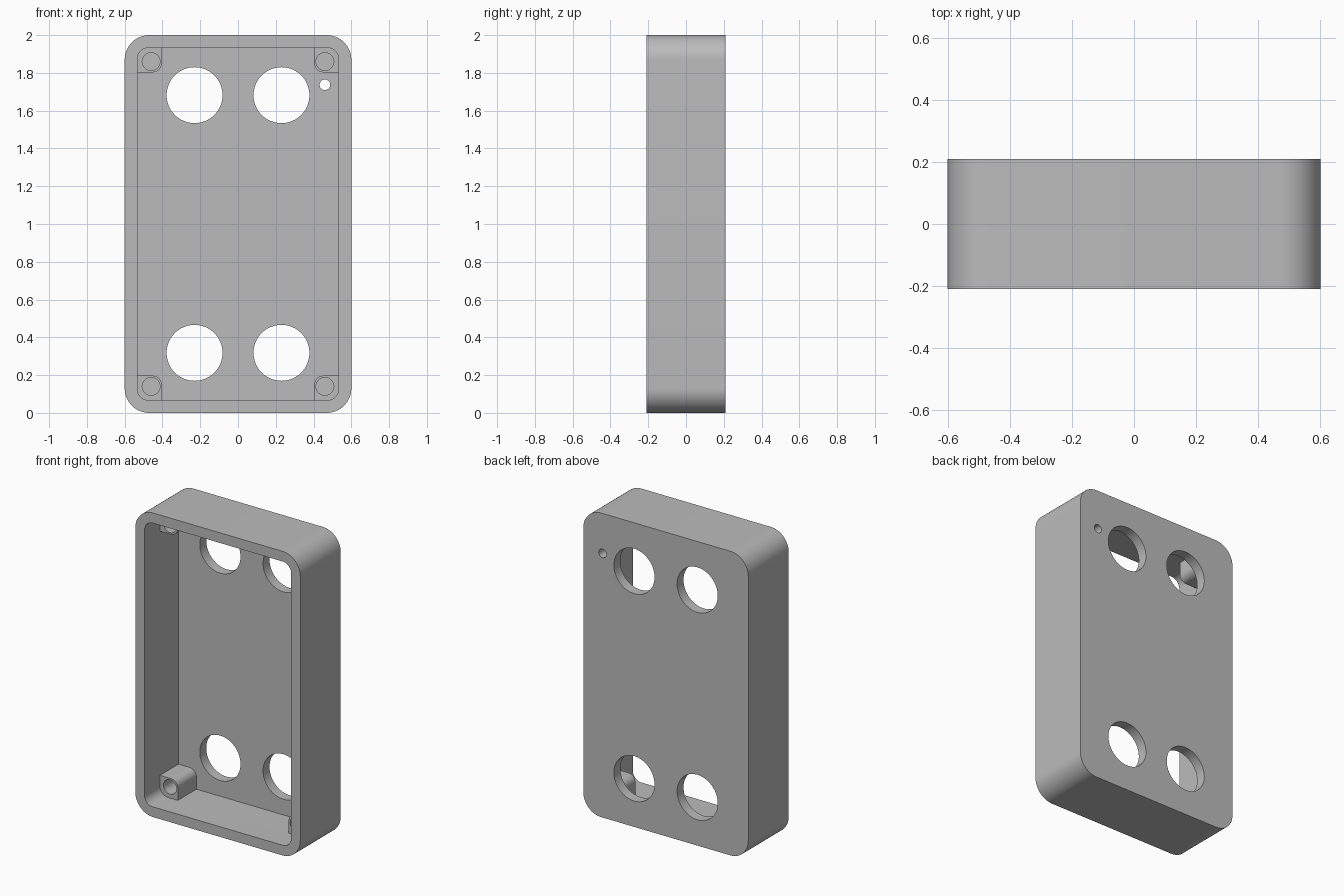
import bpy
import bmesh
from math import sin, cos, pi, radians

cube = bpy.data.objects.get("Cube")
if cube:
    bpy.data.objects.remove(cube, do_unlink=True)

# Main dimensions
WIDTH, DEPTH, HEIGHT = 1.2, 0.42, 2.0
WALL = 0.067
FRONT, BACK = -DEPTH / 2, DEPTH / 2
FLOOR = BACK - WALL            # inner face of the back plate
MID = HEIGHT / 2
IN_X, IN_Z = WIDTH / 2 - WALL, MID - WALL

grey = bpy.data.materials.new("grey plastic")
grey.use_nodes = True
grey.diffuse_color = (0.5, 0.5, 0.5, 1)
grey.node_tree.nodes["Principled BSDF"].inputs["Base Color"].default_value = (0.5, 0.5, 0.5, 1)


def prism(name, outline, y0, y1):
    """Extrude an (x, z) outline from y0 to y1."""
    bm = bmesh.new()
    face = bm.faces.new([bm.verts.new((x, y0, z)) for x, z in outline])
    ext = bmesh.ops.extrude_face_region(bm, geom=[face])
    verts = [v for v in ext["geom"] if isinstance(v, bmesh.types.BMVert)]
    bmesh.ops.translate(bm, verts=verts, vec=(0, y1 - y0, 0))
    bmesh.ops.recalc_face_normals(bm, faces=bm.faces)
    mesh = bpy.data.meshes.new(name)
    bm.to_mesh(mesh)
    bm.free()
    mesh.materials.append(grey)
    obj = bpy.data.objects.new(name, mesh)
    bpy.context.collection.objects.link(obj)
    return obj


def arc(cx, cz, r, start, sweep, n):
    return [(cx + r * cos(start + sweep * i / n), cz + r * sin(start + sweep * i / n))
            for i in range(n + 1)]


def rounded_rect(hx, hz, r):
    pts = []
    for i, (sx, sz) in enumerate([(1, 1), (-1, 1), (-1, -1), (1, -1)]):
        pts += arc(sx * (hx - r), MID + sz * (hz - r), r, i * pi / 2, pi / 2, 16)
    return pts


def cylinder(name, x, z, r, y0, y1):
    return prism(name, arc(x, z, r, 0, 2 * pi, 64)[:-1], y0, y1)


def combine(target, tool, operation):
    """Apply a boolean and discard the tool object."""
    tool.hide_render = True
    mod = target.modifiers.new("bool", 'BOOLEAN')
    mod.operation = operation
    mod.solver = 'EXACT'
    mod.object = tool
    bpy.context.view_layer.objects.active = target
    bpy.ops.object.modifier_apply(modifier=mod.name)
    bpy.data.objects.remove(tool, do_unlink=True)


# Open-fronted tray with rounded corners
case = prism("enclosure_case", rounded_rect(WIDTH / 2, MID, 0.13), FRONT, BACK)
combine(case, prism("cavity", rounded_rect(IN_X, IN_Z, 0.06), FRONT - 0.1, FLOOR), 'DIFFERENCE')

CORNERS = [(sx, sz) for sx in (-1, 1) for sz in (-1, 1)]

# Corner screw posts, each with one rounded inner corner, sunk into the walls
POST, ROUND, SINK = 0.13, 0.05, 0.02
for sx, sz in CORNERS:
    x0, x1 = IN_X - POST, IN_X + SINK
    z0, z1 = IN_Z - POST, IN_Z + SINK
    outline = [(x1, z0), (x1, z1), (x0, z1)]
    outline += arc(x0 + ROUND, z0 + ROUND, ROUND, pi, pi / 2, 12)
    outline = [(sx * x, MID + sz * z) for x, z in outline]
    combine(case, prism("screw_post", outline, -0.05, FLOOR + SINK), 'UNION')

# Blind screw holes, and large openings through the back plate
for sx, sz in CORNERS:
    combine(case, cylinder("screw_hole", sx * 0.46, MID + sz * 0.86, 0.047, -0.1, FLOOR - 0.01), 'DIFFERENCE')
    combine(case, cylinder("opening", sx * 0.23, MID + sz * 0.682, 0.148, FLOOR - 0.03, BACK + 0.1), 'DIFFERENCE')

# Small indicator hole
combine(case, cylinder("indicator_hole", 0.46, 1.737, 0.028, FLOOR - 0.03, BACK + 0.1), 'DIFFERENCE')

# Smooth curved walls, keep edges crisp
bpy.ops.object.select_all(action='DESELECT')
case.select_set(True)
bpy.context.view_layer.objects.active = case
bpy.ops.object.shade_smooth_by_angle(angle=radians(30))
